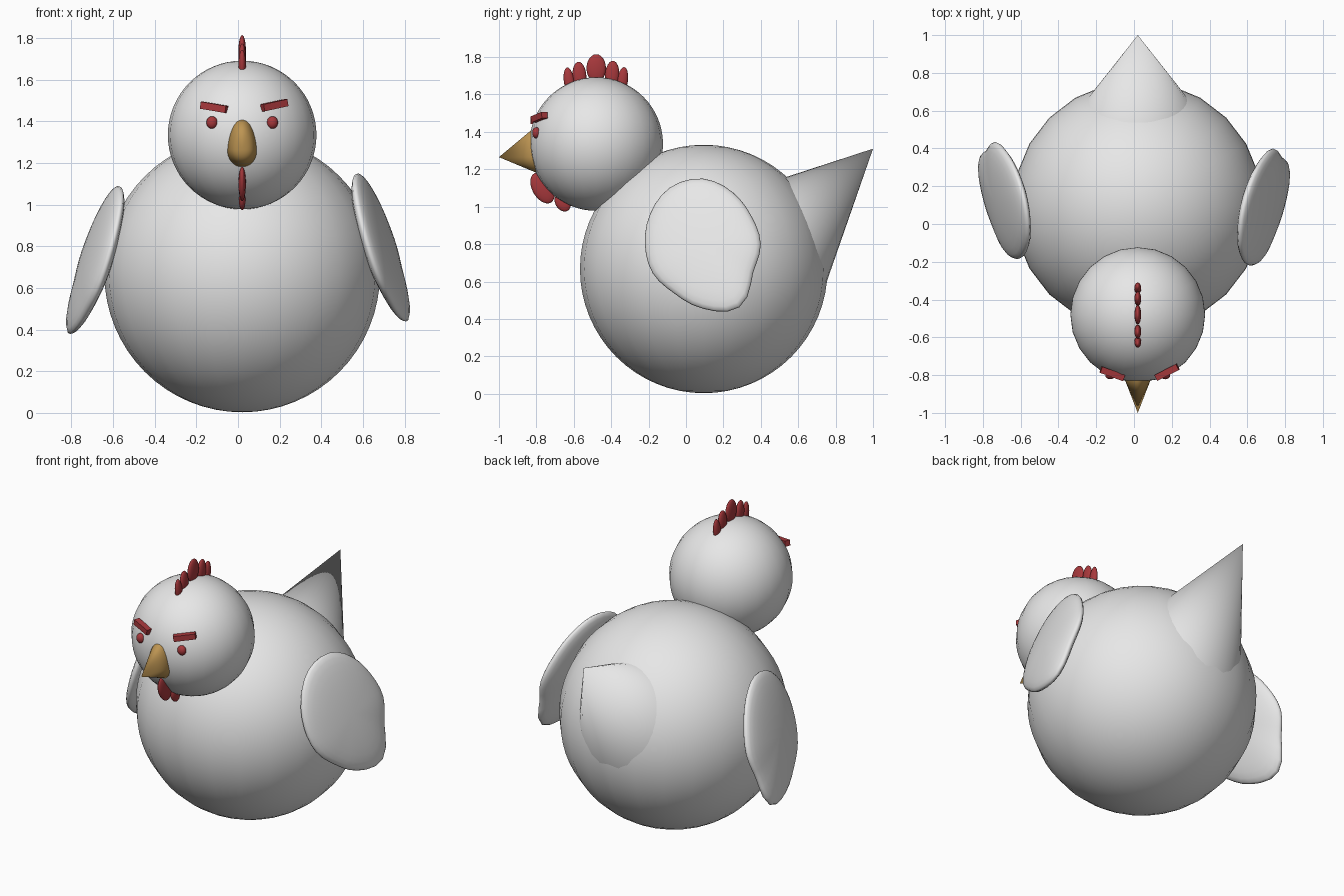
import bpy, bmesh, math
from mathutils import Vector, Matrix, Euler

cube = bpy.data.objects.get("Cube")
if cube:
    bpy.data.objects.remove(cube, do_unlink=True)

MID = 0.02  # x of the body's centre line


def material(name, rgb):
    m = bpy.data.materials.new(name)
    m.use_nodes = True
    m.diffuse_color = (*rgb, 1)
    bsdf = next(n for n in m.node_tree.nodes if n.type == 'BSDF_PRINCIPLED')
    bsdf.inputs["Base Color"].default_value = (*rgb, 1)
    return m


WHITE = material("feather_white", (0.8, 0.8, 0.8))
RED = material("comb_red", (0.39, 0.04, 0.045))
GOLD = material("beak_gold", (0.51, 0.30, 0.085))


def finish(name, bm, mat, smooth=True):
    bmesh.ops.recalc_face_normals(bm, faces=bm.faces)
    for f in bm.faces:
        f.smooth = smooth
    mesh = bpy.data.meshes.new(name)
    bm.to_mesh(mesh)
    bm.free()
    mesh.materials.append(mat)
    obj = bpy.data.objects.new(name, mesh)
    bpy.context.collection.objects.link(obj)
    return obj


def ellipsoid(name, centre, radii, mat, tilt=0, u=16, v=12):
    bm = bmesh.new()
    bmesh.ops.create_uvsphere(bm, u_segments=u, v_segments=v, radius=1)
    bm.transform(Matrix.LocRotScale(Vector(centre), Euler((math.radians(tilt), 0, 0)), Vector(radii)))
    return finish(name, bm, mat)


# Body and head
ellipsoid("body", (MID, 0.095, 0.667), (0.662, 0.662, 0.664), WHITE, u=24, v=32)
ellipsoid("head", (MID, -0.48, 1.335), (0.357, 0.357, 0.357), WHITE, u=24, v=32)

# Tail: a cone pointing up and back, its base buried in the body
tip = Vector((MID, 1.0, 1.31))
axis = Vector((0, 0.714, 0.70)).normalized()
length, radius = 0.75, 0.372
bm = bmesh.new()
bmesh.ops.create_cone(bm, cap_ends=True, segments=32, radius1=radius, radius2=0, depth=length)
bm.transform(Matrix.Translation(tip - axis * length / 2) @ axis.to_track_quat('Z', 'Y').to_matrix().to_4x4())
tail = finish("tail", bm, WHITE)
for p in tail.data.polygons:
    p.use_smooth = len(p.vertices) < 5

# Wings: flattened spheres fitted to an egg-like outline, leaning outwards
OUTLINE = [0.31, 0.30, 0.32, 0.35, 0.35, 0.325, 0.31, 0.31, 0.305, 0.345, 0.39, 0.31]


def outline_radius(angle):
    n = len(OUTLINE)
    t = (angle / math.tau * n) % n
    i, f = int(t), t % 1
    a, b, c, d = (OUTLINE[(i + k) % n] for k in (-1, 0, 1, 2))
    return b + 0.5 * f * (c - a + f * (2 * a - 5 * b + 4 * c - d + f * (3 * (b - c) + d - a)))


def wing(name, side, dy, dz):
    bm = bmesh.new()
    bmesh.ops.create_uvsphere(bm, u_segments=36, v_segments=16, radius=1)
    for v in bm.verts:
        p = v.co.copy()
        r = outline_radius(math.atan2(p.y, p.x))
        y, z = p.x * r, p.y * r
        x = 0.68 - 0.29 * z + 0.18 * y + 0.062 * p.z
        v.co = (side * x, 0.09 + dy + y, 0.80 + dz + z)
    return finish(name, bm, WHITE)


wing("left_wing", 1, 0, 0)
wing("right_wing", -1, 0.035, -0.06)

# Beak: a cone with a tall upper half and a shallow lower half
bm = bmesh.new()
point = bm.verts.new((MID, -1.0, 1.265))
ring = []
for i in range(32):
    a = math.tau * i / 32
    s = math.sin(a)
    ring.append(bm.verts.new((MID + 0.117 * math.cos(a), -0.7, 1.265 + s * (0.25 if s > 0 else 0.125))))
for i in range(32):
    bm.faces.new((point, ring[i], ring[(i + 1) % 32]))
bm.faces.new(ring)
finish("beak", bm, GOLD)

# Comb: five lobes along the top of the head (y, top, half width, tilt)
for i, (y, top, w, tilt) in enumerate([(-0.625, 1.745, 0.028, 8), (-0.57, 1.775, 0.037, 4),
                                       (-0.48, 1.815, 0.052, 0), (-0.395, 1.78, 0.038, -4),
                                       (-0.34, 1.747, 0.029, -8)]):
    ellipsoid(f"comb_lobe_{i + 1}", (MID, y, top - 0.075), (0.018, w, 0.075), RED, tilt)

# Wattles under the beak
ellipsoid("front_wattle", (MID, -0.767, 1.10), (0.018, 0.055, 0.09), RED, 30)
ellipsoid("rear_wattle", (MID, -0.66, 1.022), (0.016, 0.038, 0.052), RED, 35)

# Eyes and slanted brows
for name, side in (("left", 1), ("right", -1)):
    ellipsoid(f"{name}_eye", (MID + side * 0.145, -0.80, 1.395), (0.027, 0.022, 0.03), RED)


def brow(name, centre, roll, yaw):
    bm = bmesh.new()
    bmesh.ops.create_cube(bm, size=1)
    turn = Euler((0, math.radians(roll), math.radians(yaw)))
    bm.transform(Matrix.LocRotScale(Vector(centre), turn, Vector((0.13, 0.035, 0.034))))
    return finish(name, bm, RED, smooth=False)


brow("left_brow", (0.175, -0.785, 1.478), -11, 27)
brow("right_brow", (-0.115, -0.793, 1.468), 9, -20)
